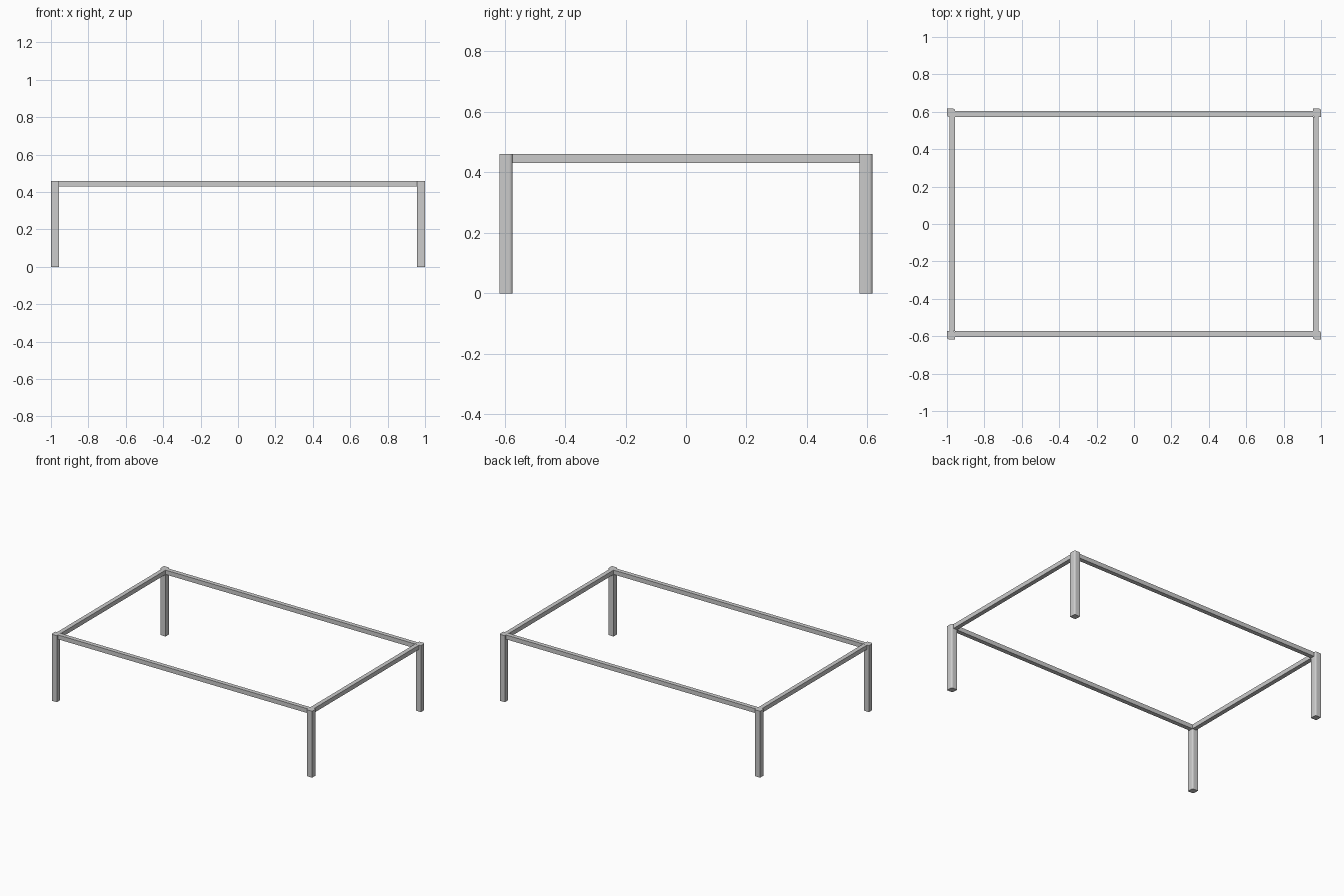
import bpy, bmesh, math

if "Cube" in bpy.data.objects:
    bpy.data.objects.remove(bpy.data.objects["Cube"])

LEG, H = 0.044, 0.46          # leg width, overall height
RAIL = 0.03                   # rail section
X, Y = 1.0, 0.617             # outer half extents


def prism(name, profile, height, loc):
    """Extrude a flat xy profile upward from loc."""
    bm = bmesh.new()
    face = bm.faces.new([bm.verts.new((x, y, 0)) for x, y in profile])
    top = bmesh.ops.extrude_face_region(bm, geom=[face])
    verts = [g for g in top["geom"] if isinstance(g, bmesh.types.BMVert)]
    bmesh.ops.translate(bm, vec=(0, 0, height), verts=verts)
    bmesh.ops.recalc_face_normals(bm, faces=bm.faces)
    mesh = bpy.data.meshes.new(name)
    bm.to_mesh(mesh)
    bm.free()
    obj = bpy.data.objects.new(name, mesh)
    obj.location = loc
    bpy.context.collection.objects.link(obj)
    return obj


def rect(w, d):
    return [(-w / 2, -d / 2), (w / 2, -d / 2), (w / 2, d / 2), (-w / 2, d / 2)]


def leg_profile(w, r, steps=6):
    """Square with two diagonally opposite corners softened."""
    h = w / 2
    arc = [(h - r + r * math.cos(a), h - r + r * math.sin(a))
           for a in (math.pi / 2 * i / steps for i in range(steps + 1))]
    return [(h, -h)] + arc + [(-h, h)] + [(-x, -y) for x, y in arc]


# Legs at the four corners
for sx, side in ((-1, "left"), (1, "right")):
    for sy, end in ((-1, "front"), (1, "back")):
        leg = prism(f"{end}_{side}_leg", leg_profile(LEG, 0.012), H,
                    (sx * (X - LEG / 2), sy * (Y - LEG / 2), 0))
        bpy.ops.object.select_all(action='DESELECT')
        leg.select_set(True)
        bpy.context.view_layer.objects.active = leg
        bpy.ops.object.shade_smooth_by_angle(angle=math.radians(30))

# Rails between the legs, flush with the leg tops and inner faces
for s, end, side in ((-1, "front", "left"), (1, "back", "right")):
    prism(f"{end}_rail", rect(2 * (X - LEG), RAIL), RAIL,
          (0, s * (Y - LEG + RAIL / 2), H - RAIL))
    prism(f"{side}_rail", rect(RAIL, 2 * (Y - LEG)), RAIL,
          (s * (X - LEG + RAIL / 2), 0, H - RAIL))
